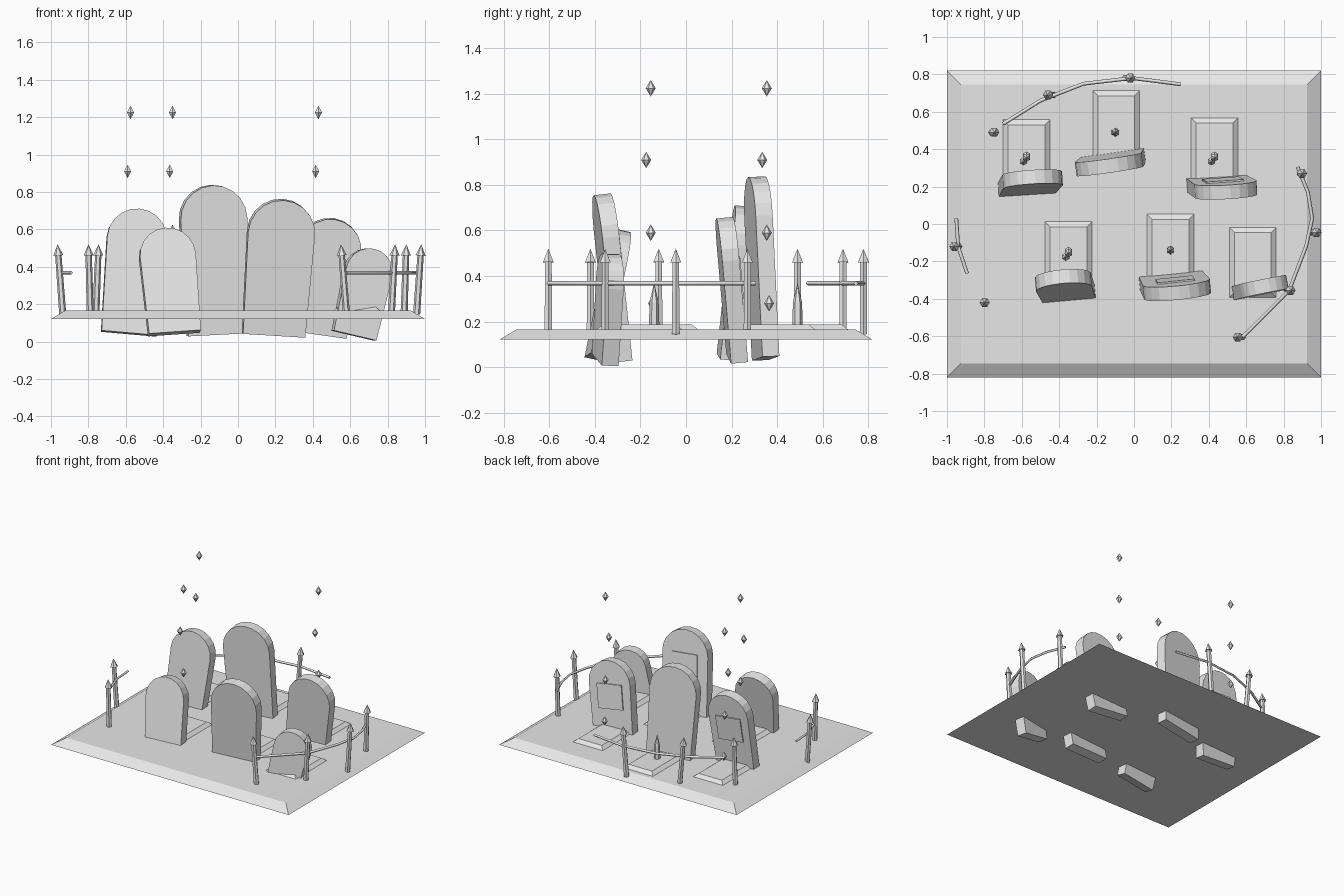
import bpy, bmesh, math
from mathutils import Vector, Euler

if "Cube" in bpy.data.objects:
    bpy.data.objects.remove(bpy.data.objects["Cube"])

mat = bpy.data.materials.new("stone grey")
mat.diffuse_color = (0.8, 0.8, 0.8, 1)
mat.use_nodes = True
mat.node_tree.nodes["Principled BSDF"].inputs["Base Color"].default_value = mat.diffuse_color
TOP = 0.165  # height of the ground surface


def finish(bm, name):
    bmesh.ops.recalc_face_normals(bm, faces=bm.faces)
    me = bpy.data.meshes.new(name)
    bm.to_mesh(me)
    bm.free()
    me.materials.append(mat)
    ob = bpy.data.objects.new(name, me)
    bpy.context.collection.objects.link(ob)
    return ob


def slab(name, x, y, hx, hy, z0, z1, inset):
    """Box whose top is smaller than its bottom."""
    bm = bmesh.new()
    bmesh.ops.create_cube(bm, size=2)
    for v in bm.verts:
        k = inset if v.co.z > 0 else 0
        v.co = (x + v.co.x * (hx - k), y + v.co.y * (hy - k), z1 if v.co.z > 0 else z0)
    return finish(bm, name)


def prism(name, outline, t):
    """Extrude an x-z outline to thickness t, centred on y = 0."""
    bm = bmesh.new()
    face = bm.faces.new([bm.verts.new((x, -t / 2, z)) for x, z in outline])
    res = bmesh.ops.extrude_face_region(bm, geom=[face])
    for v in res["geom"]:
        if isinstance(v, bmesh.types.BMVert):
            v.co.y = t / 2
    return finish(bm, name)


def cone(bm, a, b, r1, r2, n):
    """Straight segment from a to b."""
    a, b = Vector(a), Vector(b)
    d = b - a
    m = d.to_track_quat('Z', 'Y').to_matrix().to_4x4()
    m.translation = (a + b) / 2
    bmesh.ops.create_cone(bm, cap_ends=True, segments=n, radius1=r1, radius2=r2,
                          depth=d.length, matrix=m)


# Ground with bevelled rim
slab("ground", 0, 0, 1.0, 0.82, 0.12, TOP, 0.075)

# Grave mounds
mounds = [(-.575, .37), (-.35, -.175), (-.095, .525), (.43, .38), (.195, -.135), (.635, -.205)]
for x, y in mounds:
    slab("grave_mound", x, y, 0.138, 0.2, 0.155, 0.187, 0.04)

# Headstones: bottom centre, width, height, tilt, lean, yaw, plaque
T = 0.075
stones = [
    ((-.583, .18, .043), .32, .67, 5, -6, 3, True),
    ((-.34, -.395, .045), .30, .57, -4, -12, 6, False),
    ((-.105, .35, .038), .36, .80, -3, 2.5, 8, False),
    ((.425, .225, .04), .335, .625, 8, 5.5, 4, True),
    ((.19, -.29, .035), .36, .73, 3.5, 6.5, 6, True),
    ((.62, -.355, .032), .255, .475, 13, -1, 11, False),
]
for loc, w, h, tilt, lean, yaw, plaque in stones:
    r = w / 2
    outline = [(-r * .93, 0), (r * .93, 0)]
    outline += [(r * math.cos(math.pi * i / 10), h - r + r * math.sin(math.pi * i / 10))
                for i in range(11)]
    parts = [prism("headstone", outline, T)]
    if plaque:
        # Thin plate on the rear face
        c = h - 0.26
        p = prism("plaque", [(-.1, c - .09), (.1, c - .09), (.1, c + .09), (-.1, c + .09)], .009)
        for v in p.data.vertices:
            v.co.y += T / 2 + .004
        parts.append(p)
    for ob in parts:
        ob.location = loc
        ob.rotation_euler = Euler([math.radians(a) for a in (lean, tilt, yaw)])

# Candles on two mounds
for x, y in [(-.1, .49), (.195, -.14)]:
    bm = bmesh.new()
    cone(bm, (x, y, .18), (x, y, .285), .023, .02, 6)
    cone(bm, (x, y, .285), (x, y, .37), .02, 0, 6)
    finish(bm, "candle")

# Floating diamonds in columns above three mounds
for x, y in [(-.575, .355), (-.35, -.155), (.43, .355)]:
    for i, z in enumerate((.28, .59, .91, 1.225)):
        s = -.015 if i % 2 == 0 else 0
        if i in (0, 2):
            dx, dy = (-.015, -.02) if i == 2 else (0, .01)
        else:
            dx, dy = 0, 0
        bm = bmesh.new()
        c = Vector((x + dx, y + dy, z))
        cone(bm, c, c + Vector((0, 0, .036)), .022, 0, 6)
        cone(bm, c - Vector((0, 0, .036)), c, 0, .022, 6)
        finish(bm, "diamond")

# Fence posts with spikes: tip x, tip y, foot offset x
posts = [(-.965, -.12, .028), (-.80, -.42, .01), (-.745, .49, -.015), (-.465, .69, .035),
         (-.015, .78, -.03), (.55, -.605, .03), (.84, -.355, -.02), (.90, .27, -.012),
         (.98, -.045, -.025)]
for x, y, dx in posts:
    bm = bmesh.new()
    foot = Vector((x + dx, y, .145))
    tip = Vector((x, y, .52))
    neck = foot.lerp(tip, .84)
    cone(bm, foot, neck, .019, .017, 6)
    cone(bm, neck, tip, .027, 0, 6)
    finish(bm, "fence_post")

# Curved fence rails
rails = [
    [(-.70, .535), (-.5, .66), (-.27, .75), (-.01, .78), (.25, .747)],
    [(.58, -.605), (.83, -.355), (.92, -.12), (.953, .03), (.93, .17), (.875, .305)],
    [(-.95, .03), (-.94, -.12), (-.892, -.265)],
]
for path in rails:
    cu = bpy.data.curves.new("fence_rail", 'CURVE')
    cu.dimensions = '3D'
    cu.bevel_depth = .01
    cu.bevel_resolution = 0
    cu.use_fill_caps = True
    sp = cu.splines.new('POLY')
    sp.points.add(len(path) - 1)
    for p, (x, y) in zip(sp.points, path):
        p.co = (x, y, .368, 1)
    cu.materials.append(mat)
    bpy.context.collection.objects.link(bpy.data.objects.new("fence_rail", cu))
